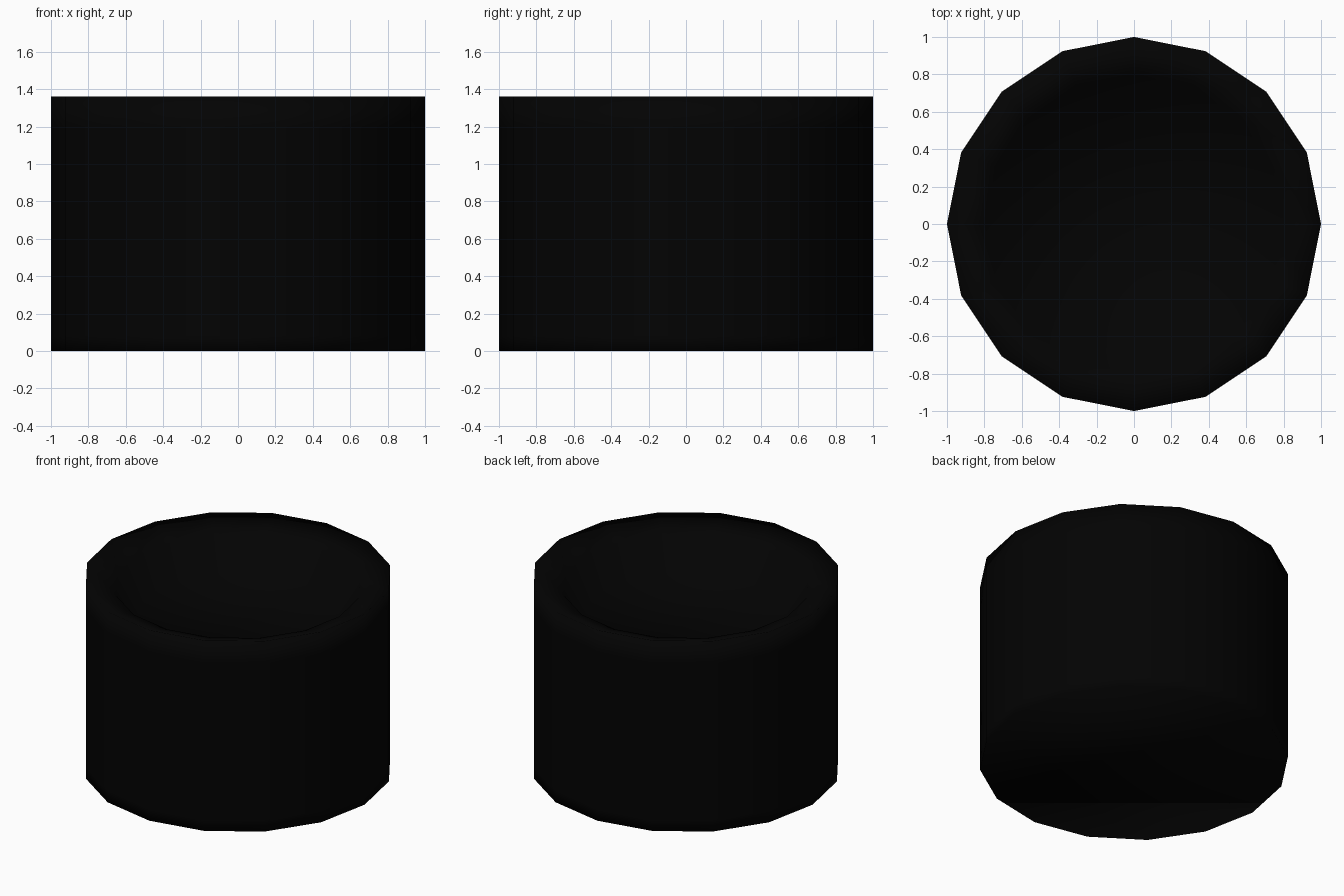
import bpy, bmesh, math

if "Cube" in bpy.data.objects:
    bpy.data.objects.remove(bpy.data.objects["Cube"])

SIDES = 16
# (radius, height) rings from the base over the sloping rim into the bowl
PROFILE = [(1, 0), (1, 0.08), (1, 1.2), (1, 1.36), (0.8, 1.29), (0.66, 1.08)]

mat = bpy.data.materials.new("black")
mat.diffuse_color = (0.0008, 0.0008, 0.0008, 1)
mat.use_nodes = True
mat.node_tree.nodes["Principled BSDF"].inputs["Base Color"].default_value = mat.diffuse_color

# Puck body: closed 16-sided lathe with a recess on top
bm = bmesh.new()
rings = []
for r, z in PROFILE:
    rings.append([bm.verts.new((r * math.cos(2 * math.pi * i / SIDES),
                                r * math.sin(2 * math.pi * i / SIDES), z))
                  for i in range(SIDES)])
for a, b in zip(rings, rings[1:]):
    for i in range(SIDES):
        j = (i + 1) % SIDES
        bm.faces.new((a[i], a[j], b[j], b[i]))
bm.faces.new(rings[0][::-1])
bm.faces.new(rings[-1])
for f in bm.faces:
    f.smooth = True
mesh = bpy.data.meshes.new("round_body")
bm.to_mesh(mesh)
bm.free()
mesh.materials.append(mat)
body = bpy.data.objects.new("round_body", mesh)
bpy.context.collection.objects.link(body)
